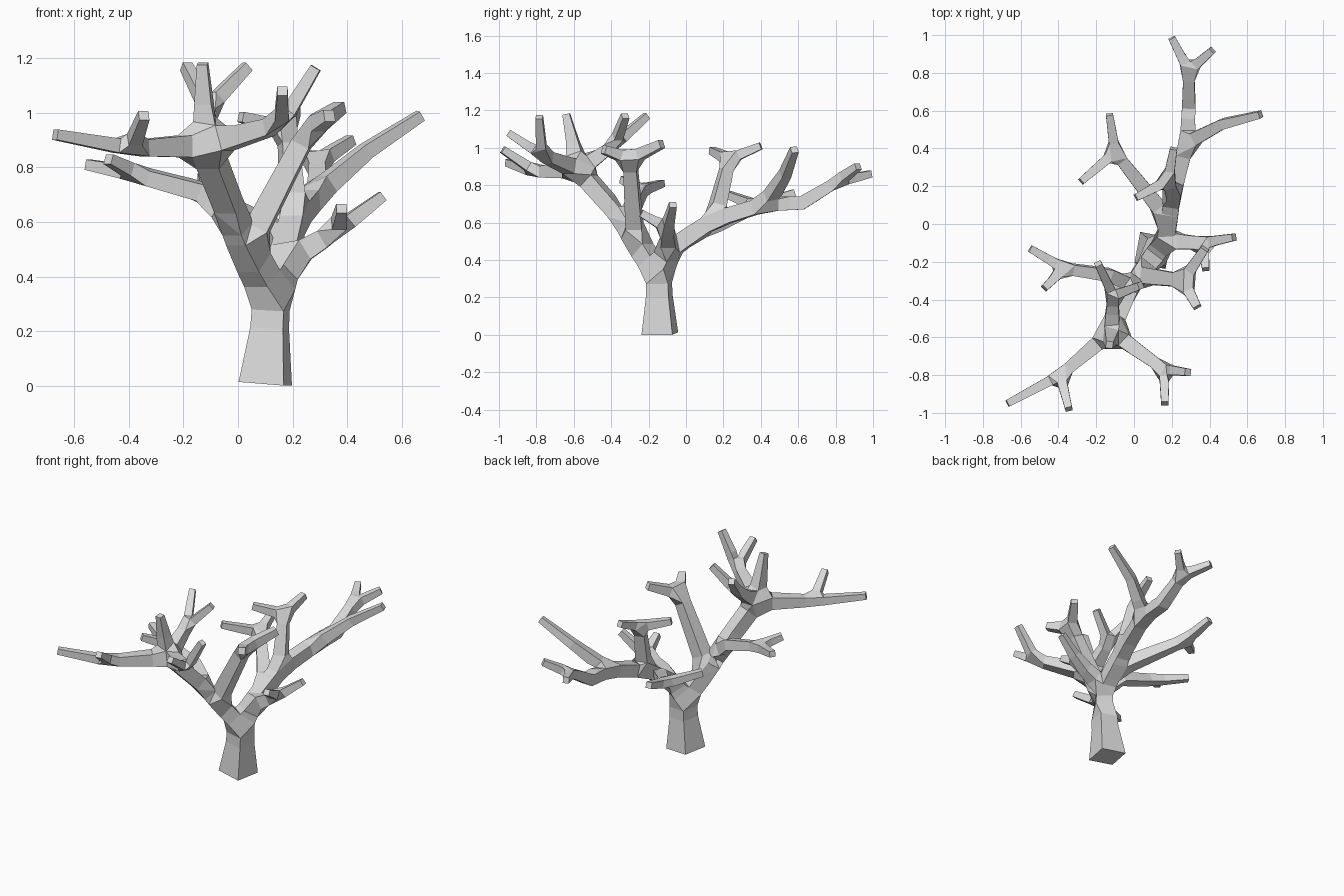
import bpy

points, radii, edges = [], [], []


def grow(parent, x, y, z, r):
    """Add a joint of the tree, linked to its parent joint."""
    points.append((x, y, z))
    radii.append(r)
    if parent is not None:
        edges.append((parent, len(points) - 1))
    return len(points) - 1


def twigs(parent, *tips, r=0.019):
    """Fork a joint into thin end twigs."""
    for tip in tips:
        grow(parent, *tip, r)


# Trunk
base = grow(None, 0.10, -0.14, 0.007, 0.084)
waist = grow(base, 0.116, -0.143, 0.21, 0.061)
crotch = grow(waist, 0.123, -0.145, 0.34, 0.058)

# Front limb with its crown joint
limb_low = grow(crotch, 0.03, -0.27, 0.50, 0.046)
limb_mid = grow(limb_low, -0.015, -0.33, 0.61, 0.042)
crown = grow(limb_mid, -0.12, -0.57, 0.88, 0.045)

# Crown branches: left, right, upright, rear
left = grow(crown, -0.39, -0.80, 0.87, 0.028)
twigs(left, (-0.67, -0.95, 0.92), (-0.345, -0.98, 0.99))
right = grow(crown, 0.16, -0.77, 0.96, 0.028)
twigs(right, (0.285, -0.785, 1.165), (0.163, -0.95, 1.08))
twigs(crown, (-0.13, -0.64, 1.18))
rear = grow(crown, -0.11, -0.38, 1.02, 0.027)
twigs(rear, (-0.19, -0.21, 1.17), (0.035, -0.325, 1.17))

# Tall middle branch
middle = grow(limb_low, 0.26, -0.30, 0.94, 0.034)
twigs(middle, (0.335, -0.44, 0.99), (0.375, -0.13, 1.02), r=0.022)

# Low left branch
elbow = grow(limb_mid, -0.13, -0.27, 0.71, 0.033)
low_left = grow(elbow, -0.37, -0.235, 0.775, 0.028)
twigs(low_left, (-0.55, -0.13, 0.81), (-0.475, -0.34, 0.83))

# Low right branch
shoulder = grow(crotch, 0.165, -0.09, 0.45, 0.048)
low_right = grow(shoulder, 0.365, -0.10, 0.57, 0.030)
twigs(low_right, (0.53, -0.07, 0.695), (0.38, -0.24, 0.65))

# Back limb
back_low = grow(shoulder, 0.185, 0.02, 0.53, 0.045)
back_mid = grow(back_low, 0.205, 0.15, 0.615, 0.042)
back_far = grow(back_mid, 0.28, 0.43, 0.70, 0.038)
back_bend = grow(back_far, 0.29, 0.62, 0.705, 0.036)
back_end = grow(back_bend, 0.29, 0.81, 0.82, 0.028)
twigs(back_end, (0.20, 0.985, 0.86), (0.415, 0.92, 0.90))

# Back limb side branches: rear left, upright, rear right
rear_left = grow(back_low, -0.10, 0.38, 0.69, 0.028)
twigs(rear_left, (-0.13, 0.58, 0.76), (-0.28, 0.225, 0.75))
upright = grow(back_mid, 0.18, 0.23, 0.94, 0.029)
twigs(upright, (0.21, 0.40, 1.01), (0.01, 0.14, 0.985))
rear_right = grow(back_far, 0.47, 0.53, 0.86, 0.027)
twigs(rear_right, (0.67, 0.58, 0.99))

# Square-section bark skinned over the skeleton
mesh = bpy.data.meshes.new("bare_tree")
mesh.from_pydata(points, edges, [])
tree = bpy.data.objects.new("bare_tree", mesh)
bpy.context.collection.objects.link(tree)

bark = bpy.data.materials.new("pale grey")
bark.diffuse_color = (0.7, 0.7, 0.7, 1.0)
mesh.materials.append(bark)

skin = tree.modifiers.new("bark_skin", 'SKIN')
skin.use_smooth_shade = False
for i, v in enumerate(mesh.skin_vertices[0].data):
    v.radius = (radii[i], radii[i])
    v.use_root = (i == base)
